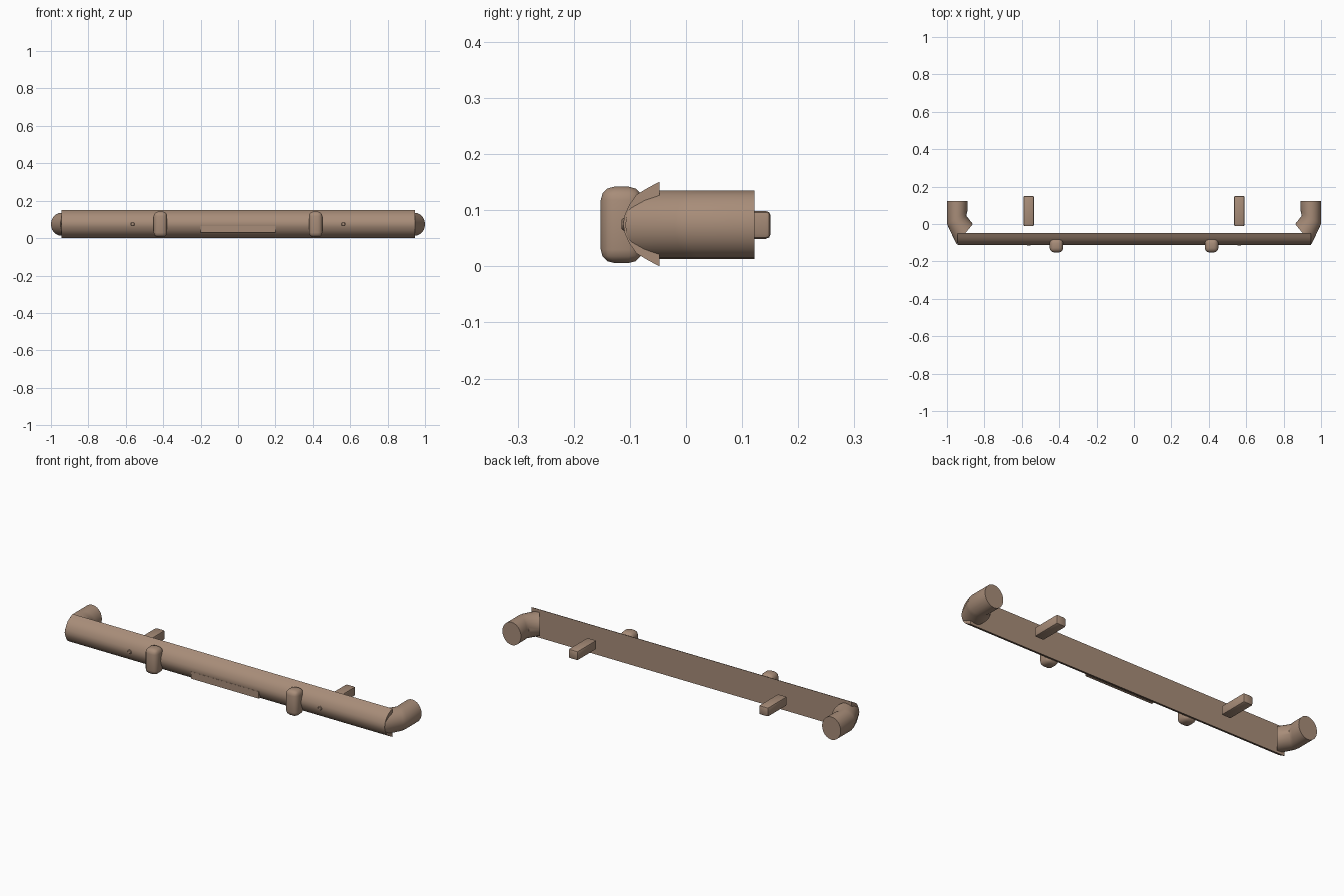
import bpy, bmesh, math
from mathutils import Vector

if "Cube" in bpy.data.objects:
    bpy.data.objects.remove(bpy.data.objects["Cube"])

paint = bpy.data.materials.new("tan_brown")
paint.diffuse_color = (0.39, 0.265, 0.19, 1)
paint.use_nodes = True
paint.node_tree.nodes["Principled BSDF"].inputs["Base Color"].default_value = paint.diffuse_color


def finish(bm, name, angle=35):
    bmesh.ops.recalc_face_normals(bm, faces=bm.faces[:])
    me = bpy.data.meshes.new(name)
    bm.to_mesh(me)
    bm.free()
    me.materials.append(paint)
    ob = bpy.data.objects.new(name, me)
    bpy.context.collection.objects.link(ob)
    bpy.ops.object.select_all(action='DESELECT')
    ob.select_set(True)
    bpy.context.view_layer.objects.active = ob
    bpy.ops.object.shade_smooth_by_angle(angle=math.radians(angle))
    return ob


def loft(name, rings, angle=35):
    """Skin a list of closed rings and cap both ends."""
    bm = bmesh.new()
    vs = [[bm.verts.new(p) for p in r] for r in rings]
    n = len(vs[0])
    for a, b in zip(vs, vs[1:]):
        for i in range(n):
            j = (i + 1) % n
            bm.faces.new((a[i], a[j], b[j], b[i]))
    bm.faces.new(vs[0])
    bm.faces.new(vs[-1][::-1])
    return finish(bm, name, angle)


def rounded_box(name, lo, hi, bevel, segments):
    bm = bmesh.new()
    bmesh.ops.create_cube(bm, size=1)
    for v in bm.verts:
        v.co = Vector([(l + h) / 2 + c * (h - l) for l, h, c in zip(lo, hi, v.co)])
    if bevel:
        bmesh.ops.bevel(bm, geom=bm.edges[:], offset=bevel, segments=segments,
                        profile=0.5, affect='EDGES')
    return finish(bm, name)


# Main bar: D-shaped section with a flat back
upper = [(-0.047, 0.151), (-0.068, 0.140), (-0.088, 0.128), (-0.101, 0.110),
         (-0.109, 0.092)]
section = upper + [(-0.112, 0.0755)] + [(y, 0.151 - z) for y, z in reversed(upper)]
loft("bumper_bar", [[(x, y, z) for y, z in section] for x in (-0.945, 0.945)], 40)

# Number plate recess panel, almost flush with the bar
rounded_box("plate_panel", (-0.2, -0.111, 0.029), (0.2, -0.08, 0.066), 0, 1)

# Each elbow ring is given by its inner and outer (x, y) points
elbow = [((0.89, 0.122), (1.0, 0.122)),
         ((0.891, 0.07), (1.0, 0.0)),
         ((0.897, 0.045), (0.991, -0.02)),
         ((0.862, 0.0), (0.949, -0.108))]

for side, s in (("left", -1), ("right", 1)):
    rings = []
    for a, b in elbow:
        mid = (Vector(a) + Vector(b)) / 2
        half = (Vector(b) - Vector(a)) / 2
        ring = []
        for k in range(24):
            t = math.tau * k / 24
            p = mid + half * math.cos(t)
            ring.append((s * p.x, p.y, 0.074 + 0.061 * math.sin(t)))
        rings.append(ring)
    loft(side + "_end_elbow", rings, 50)

    # Upright over-rider
    x = s * 0.415
    rounded_box(side + "_overrider", (x - 0.036, -0.152, 0.006),
                (x + 0.036, -0.078, 0.142), 0.024, 3)

    # Mounting bracket behind the bar
    x = s * 0.563
    rounded_box(side + "_mount_bracket", (x - 0.028, -0.012, 0.049),
                (x + 0.028, 0.151, 0.099), 0.009, 2)

    # Small round bolt head on the front
    loft(side + "_bolt",
         [[(x + r * math.cos(math.tau * k / 12), y,
            0.075 + r * math.sin(math.tau * k / 12)) for k in range(12)]
          for y, r in ((-0.10, 0.011), (-0.112, 0.011), (-0.115, 0.008))])
